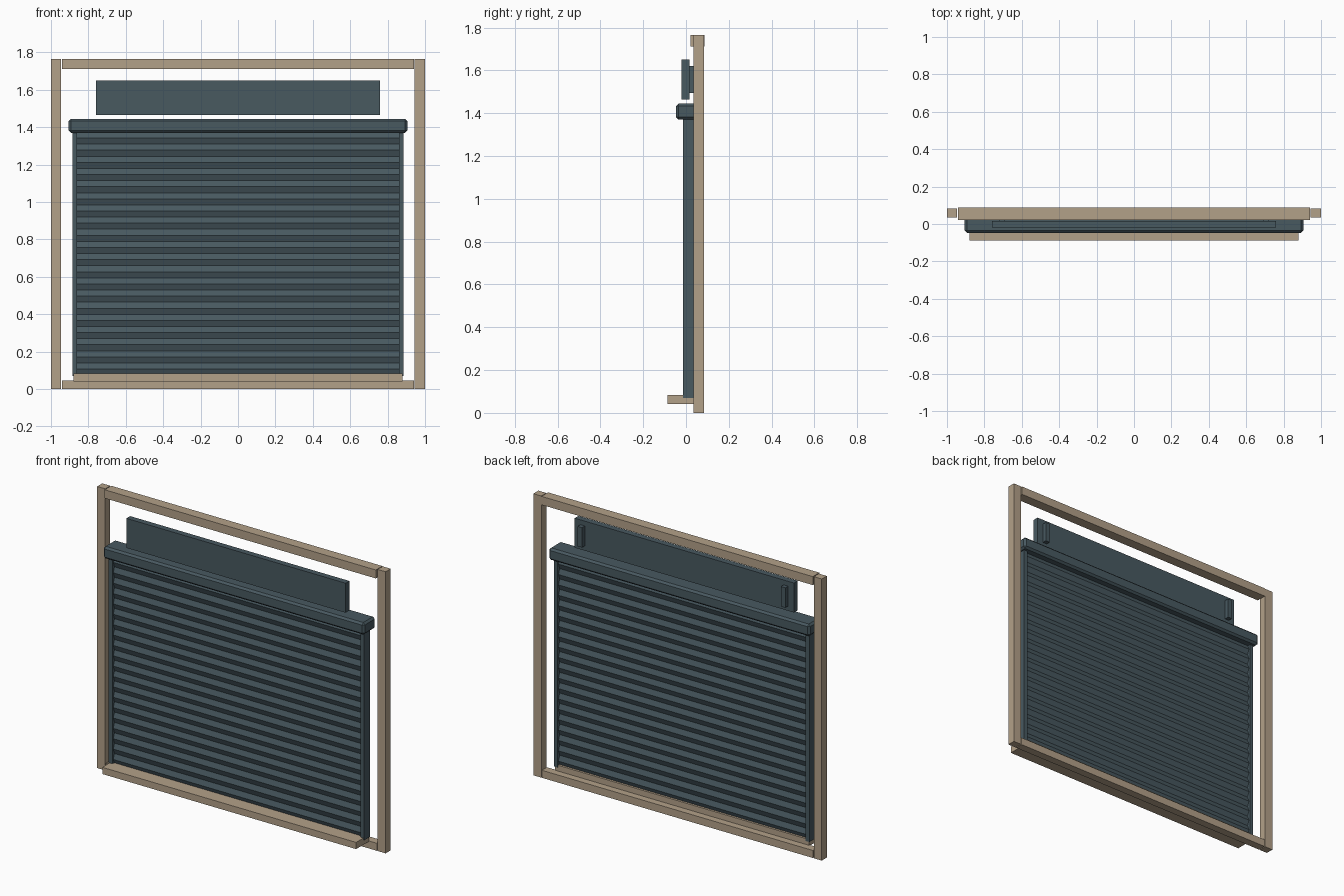
import bpy
import bmesh
from mathutils import Matrix, Vector

old = bpy.data.objects.get("Cube")
if old:
    bpy.data.objects.remove(old, do_unlink=True)


def material(name, rgb):
    m = bpy.data.materials.new(name)
    m.use_nodes = True
    colour = (*rgb, 1.0)
    m.diffuse_color = colour
    m.node_tree.nodes["Principled BSDF"].inputs["Base Color"].default_value = colour
    return m


slate = material("slate blue grey", (0.065, 0.10, 0.118))
timber = material("pale timber", (0.45, 0.355, 0.25))


def finish(name, bm, mat):
    bmesh.ops.recalc_face_normals(bm, faces=bm.faces)
    mesh = bpy.data.meshes.new(name)
    bm.to_mesh(mesh)
    bm.free()
    mesh.materials.append(mat)
    ob = bpy.data.objects.new(name, mesh)
    bpy.context.collection.objects.link(ob)
    return ob


def box(name, mat, x, y, z, bevel=0.0):
    """Box from its (min, max) range on each axis."""
    bm = bmesh.new()
    size = [b - a for a, b in (x, y, z)]
    centre = Vector([(a + b) / 2 for a, b in (x, y, z)])
    bmesh.ops.create_cube(bm, size=1.0,
                          matrix=Matrix.Translation(centre) @ Matrix.Diagonal((*size, 1)))
    ob = finish(name, bm, mat)
    if bevel:
        mod = ob.modifiers.new("Edge bevel", "BEVEL")
        mod.width = bevel
        mod.segments = 1
    return ob


# Timber surround
for side, s in (("left", 1), ("right", -1)):
    box(f"{side}_post", timber, sorted((s * 0.945, s)), (0.034, 0.084), (0, 1.765))
box("top_rail", timber, (-0.94, 0.94), (0.022, 0.087), (1.712, 1.765))
box("bottom_rail", timber, (-0.94, 0.94), (0.034, 0.084), (0, 0.047))
box("window_sill", timber, (-0.88, 0.88), (-0.087, 0.04), (0.041, 0.083))

# Shutter head box and side guides
box("shutter_head", slate, (-0.905, 0.905), (-0.047, 0.072), (1.37, 1.445), 0.012)
for side, s in (("left", 1), ("right", -1)):
    box(f"{side}_guide", slate, sorted((s * 0.86, s * 0.886)), (-0.015, 0.043), (0.07, 1.39))

# Wedge-section slats, stacked up the opening
PITCH = 0.065
bm = bmesh.new()
for i in range(20):
    zc = 0.107 + i * PITCH
    section = ((-0.007, zc), (0.005, zc + PITCH / 2), (0.023, zc + PITCH / 2),
               (0.035, zc), (0.023, zc - PITCH / 2), (0.005, zc - PITCH / 2))
    ends = [[bm.verts.new((x, y, z)) for y, z in section] for x in (-0.862, 0.862)]
    n = len(section)
    bm.faces.new(ends[0])
    bm.faces.new(reversed(ends[1]))
    for k in range(n):
        j = (k + 1) % n
        bm.faces.new((ends[0][k], ends[1][k], ends[1][j], ends[0][j]))
finish("shutter_slats", bm, slate)

# Blank board above the shutter, with rear brackets
box("sign_board", slate, (-0.76, 0.76), (-0.02, 0.017), (1.465, 1.65))
for side, s in (("left", 1), ("right", -1)):
    box(f"{side}_bracket", slate, sorted((s * 0.69, s * 0.72)), (0.016, 0.045), (1.495, 1.62))
